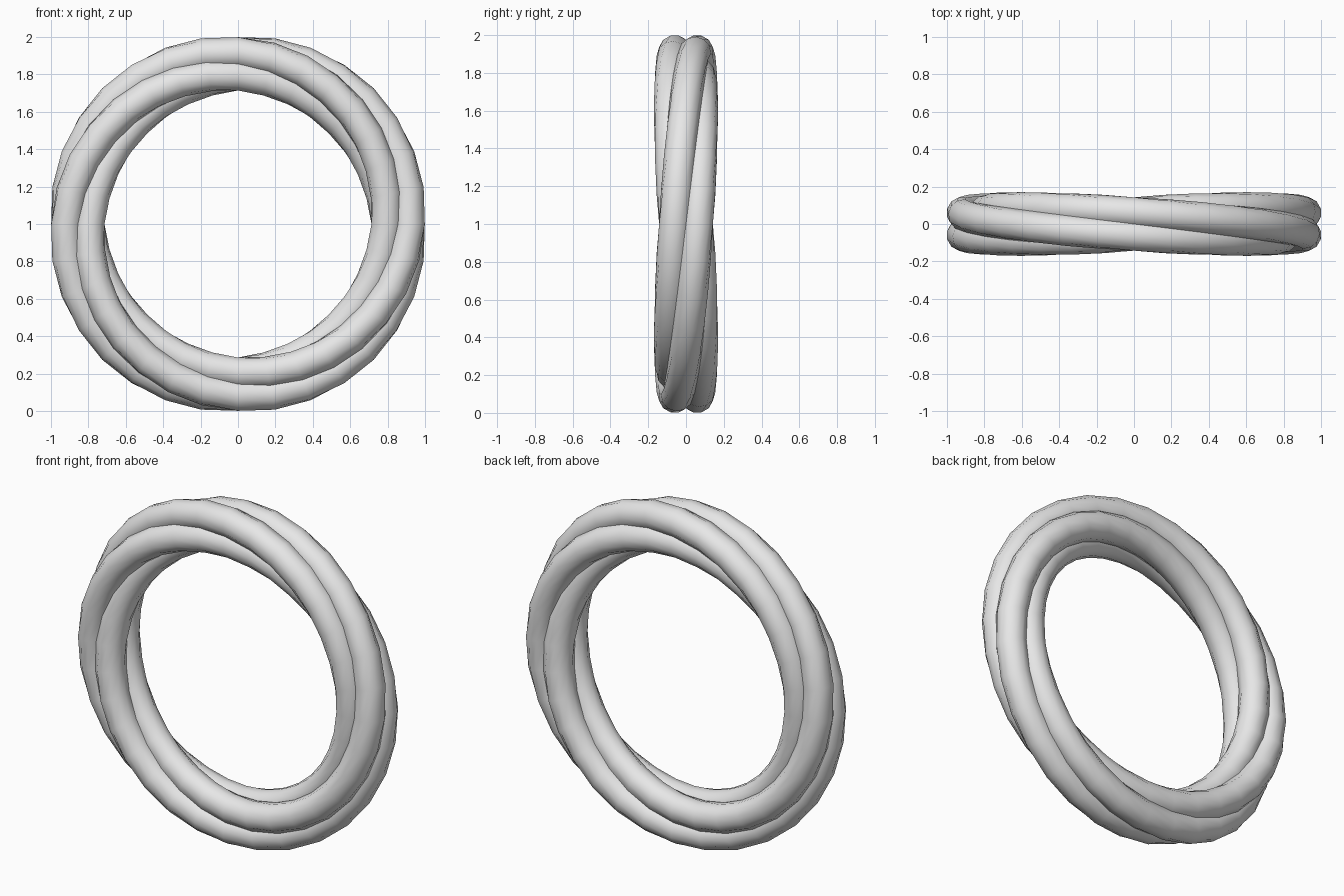
import bpy, bmesh
from math import cos, sin, pi, tau

cube = bpy.data.objects.get("Cube")
if cube:
    bpy.data.objects.remove(cube)

RING_RADIUS = 0.855    # centre line of the whole ring
STRAND_OFFSET = 0.085  # strand centre to centre line
STRAND_RADIUS = 0.085
SEGMENTS, SIDES, STRANDS = 32, 12, 4

grey = bpy.data.materials.new("plain grey")
grey.use_nodes = True
colour = (0.8, 0.8, 0.8, 1)
grey.diffuse_color = colour
grey.node_tree.nodes["Principled BSDF"].inputs["Base Color"].default_value = colour


def ring_of_verts(bm, angle, phase):
    """One circular section of a strand, turned once per lap of the ring."""
    turn = phase + angle
    ring = []
    for i in range(SIDES):
        t = turn + tau * i / SIDES
        radius = RING_RADIUS + STRAND_OFFSET * cos(turn) + STRAND_RADIUS * cos(t)
        y = STRAND_OFFSET * sin(turn) + STRAND_RADIUS * sin(t)
        ring.append(bm.verts.new((radius * cos(angle), y, 1 + radius * sin(angle))))
    return ring


def add_strand(name, phase):
    bm = bmesh.new()
    rings = [ring_of_verts(bm, tau * s / SEGMENTS, phase) for s in range(SEGMENTS)]
    for s in range(SEGMENTS):
        a, b = rings[s], rings[(s + 1) % SEGMENTS]
        for i in range(SIDES):
            j = (i + 1) % SIDES
            bm.faces.new((a[i], a[j], b[j], b[i])).smooth = True
    bmesh.ops.recalc_face_normals(bm, faces=bm.faces)
    mesh = bpy.data.meshes.new(name)
    bm.to_mesh(mesh)
    bm.free()
    mesh.materials.append(grey)
    bpy.context.collection.objects.link(bpy.data.objects.new(name, mesh))


# Four strands twisted together into a rope ring
for k in range(STRANDS):
    add_strand(f"rope_strand_{k + 1}", pi / 4 + k * tau / STRANDS)
